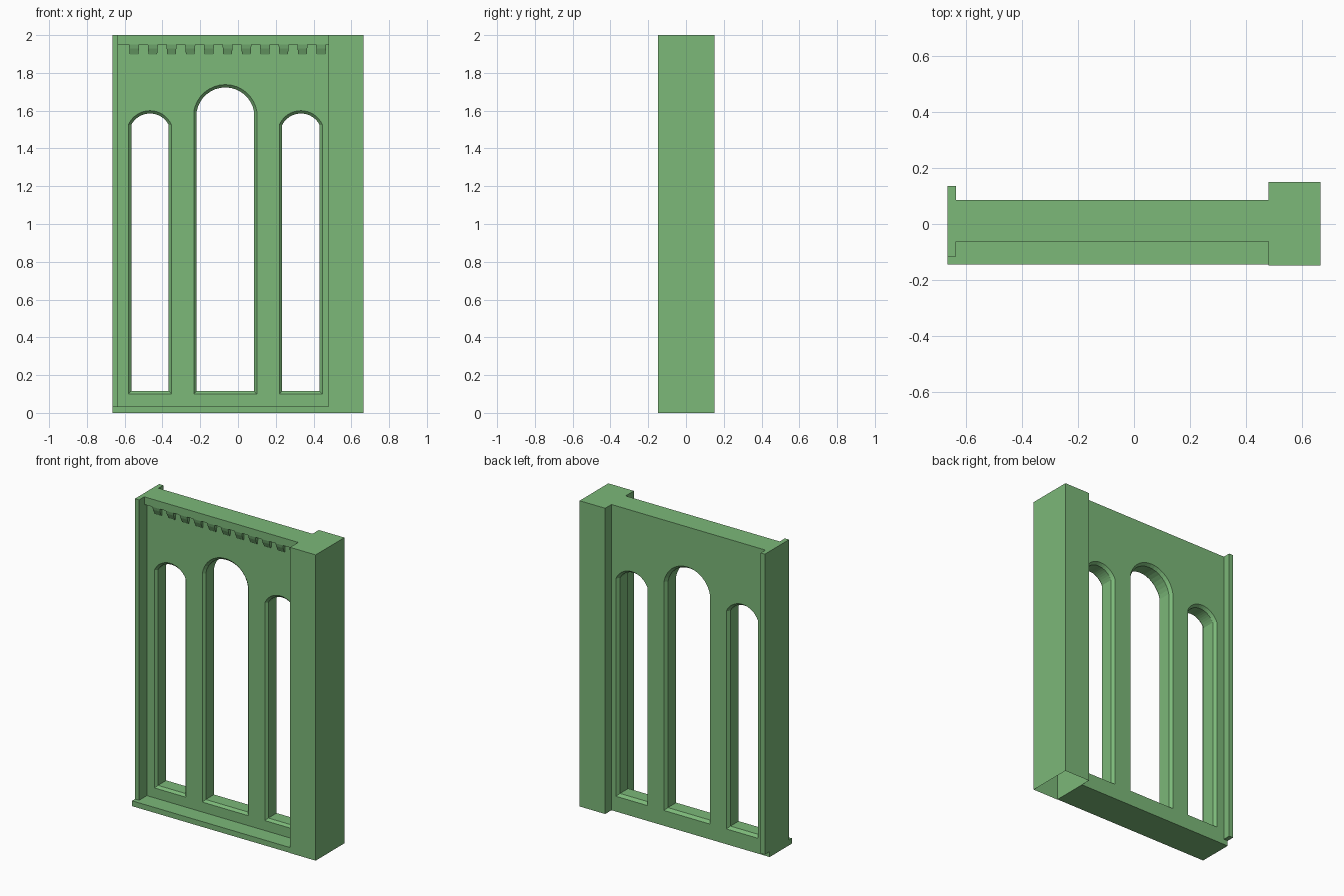
import bpy, bmesh, math

cube = bpy.data.objects.get("Cube")
if cube:
    bpy.data.objects.remove(cube, do_unlink=True)

green = bpy.data.materials.new("leaf green")
green.use_nodes = True
COLOUR = (0.2, 0.48, 0.19, 1)
green.diffuse_color = COLOUR
green.node_tree.nodes["Principled BSDF"].inputs["Base Color"].default_value = COLOUR


def finish(name, bm):
    bmesh.ops.recalc_face_normals(bm, faces=bm.faces)
    mesh = bpy.data.meshes.new(name)
    bm.to_mesh(mesh)
    bm.free()
    mesh.materials.append(green)
    obj = bpy.data.objects.new(name, mesh)
    bpy.context.collection.objects.link(obj)
    return obj


def loft(name, rings):
    """Closed solid skinned through matching rings of points."""
    bm = bmesh.new()
    loops = [[bm.verts.new(p) for p in ring] for ring in rings]
    for a, b in zip(loops, loops[1:]):
        for i in range(len(a)):
            j = (i + 1) % len(a)
            bm.faces.new((a[i], a[j], b[j], b[i]))
    bm.faces.new(loops[0])
    bm.faces.new(loops[-1])
    return finish(name, bm)


def box(name, x, y, z):
    return loft(name, [[(x[0], y[0], h), (x[1], y[0], h),
                        (x[1], y[1], h), (x[0], y[1], h)] for h in z])


FRONT, BACK = -0.035, 0.085
LEFT, RIGHT = -0.635, 0.48


def arch(cx, half, bottom, spring, top, grow, y, steps=16):
    """Segmental arch outline, widened by grow."""
    half, bottom, rise = half + grow, bottom - grow, top + grow - spring
    radius = (half * half + rise * rise) / (2 * rise)
    centre = spring + rise - radius
    start = math.atan2(spring - centre, half)
    pts = [(cx - half, y, bottom), (cx + half, y, bottom)]
    for i in range(steps + 1):
        a = start + (math.pi - 2 * start) * i / steps
        pts.append((cx + radius * math.cos(a), y, centre + radius * math.sin(a)))
    return pts


# Wall with three openings, chamfered on both faces
wall = box("wall", (LEFT, RIGHT), (FRONT, BACK), (0.035, 2))
C = 0.015
windows = [(-0.466, 0.099, 1.525, 1.585),
           (-0.067, 0.152, 1.595, 1.723),
           (0.333, 0.099, 1.525, 1.585)]
for cx, half, spring, top in windows:
    levels = [(FRONT - C, 2 * C), (FRONT + C, 0), (BACK - 0.02, 0), (BACK + 0.02, 2 * C)]
    cutter = loft("window_cutter", [arch(cx, half, 0.115, spring, top, g, y)
                                    for y, g in levels])
    cutter.hide_render = True
    mod = wall.modifiers.new("opening", "BOOLEAN")
    mod.operation, mod.solver, mod.object = "DIFFERENCE", "EXACT", cutter
    bpy.context.view_layer.objects.active = wall
    bpy.ops.object.modifier_apply(modifier=mod.name)
    bpy.data.objects.remove(cutter, do_unlink=True)

# Base sill, edge strip and top band
box("base_sill", (-0.665, RIGHT), (-0.145, BACK), (0, 0.035))
box("edge_strip", (-0.665, LEFT), (-0.115, 0.135), (0.035, 2))
box("top_band", (LEFT, RIGHT), (-0.062, FRONT), (1.95, 2))

# Corner pillar, open underneath
pillar = box("corner_pillar", (RIGHT, 0.665), (-0.147, 0.15), (0, 2))
bm = bmesh.new()
bm.from_mesh(pillar.data)
under = [f for f in bm.faces if f.calc_center_median().z < 0.01]
bmesh.ops.delete(bm, geom=under, context="FACES_ONLY")
bm.to_mesh(pillar.data)
bm.free()

# Row of tapered corbels under the band
for i in range(11):
    cx = -0.55 + i * 0.099
    profile = [(FRONT, 1.95), (-0.062, 1.95), (-0.057, 1.93), (-0.042, 1.897), (FRONT, 1.897)]
    loft(f"corbel_{i + 1}", [[(cx + s * (0.027 - 0.08 * (1.95 - z)), y, z) for y, z in profile]
                             for s in (-1, 1)])
